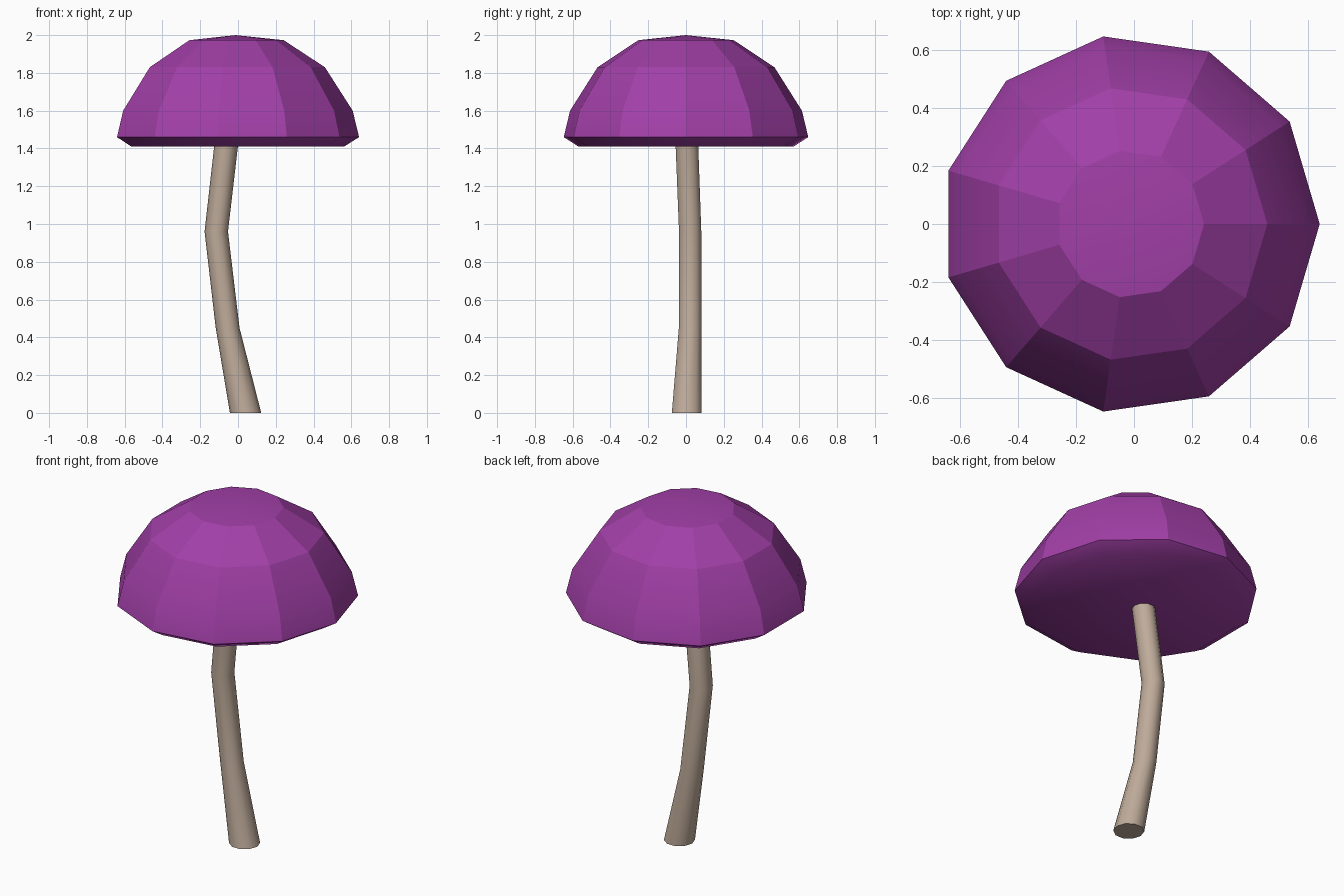
import bpy, bmesh
from math import cos, sin, tau

default = bpy.data.objects.get("Cube")
if default:
    bpy.data.objects.remove(default, do_unlink=True)


def make_material(name, rgb):
    mat = bpy.data.materials.new(name)
    mat.use_nodes = True
    mat.diffuse_color = (*rgb, 1)
    mat.node_tree.nodes["Principled BSDF"].inputs["Base Color"].default_value = (*rgb, 1)
    return mat


def loft(name, sections, sides, mat, apex=None, soft_rings=(), soft_sides=False):
    """Join rings (x, y, z, radius) into a tube, closed by caps or an apex.
    Ring edges are sharp unless listed in soft_rings."""
    bm = bmesh.new()
    rings = [[bm.verts.new((x + r * cos(tau * i / sides), y + r * sin(tau * i / sides), z))
              for i in range(sides)] for x, y, z, r in sections]
    for low, high in zip(rings, rings[1:]):
        for i in range(sides):
            j = (i + 1) % sides
            bm.faces.new((low[i], low[j], high[j], high[i]))
    bm.faces.new(rings[0][::-1])
    if apex:
        tip = bm.verts.new(apex)
        for i in range(sides):
            bm.faces.new((rings[-1][i], rings[-1][(i + 1) % sides], tip))
    else:
        bm.faces.new(rings[-1])
    for face in bm.faces:
        face.smooth = True
    level = {v: k for k, ring in enumerate(rings) for v in ring}
    for edge in bm.edges:
        a, b = (level.get(v, len(rings)) for v in edge.verts)
        if a == b:
            edge.smooth = a in soft_rings
        else:
            # Rim bevel and crown blend softly, dome ribs stay crisp
            edge.smooth = soft_sides or min(a, b) == 0 or max(a, b) == len(rings)
    bm.normal_update()
    mesh = bpy.data.meshes.new(name)
    bm.to_mesh(mesh)
    bm.free()
    mesh.materials.append(mat)
    obj = bpy.data.objects.new(name, mesh)
    bpy.context.collection.objects.link(obj)
    return obj


purple = make_material("purple cap", (0.36, 0.05, 0.39))
tan = make_material("tan stem", (0.52, 0.41, 0.325))

# Faceted dome with a bevelled rim and flat underside
cx = -0.013
cap_profile = [(1.41, 0.575), (1.46, 0.654), (1.60, 0.62), (1.83, 0.473), (1.973, 0.255)]
loft("mushroom_cap", [(cx, 0, z, r) for z, r in cap_profile], 11, purple,
     apex=(cx, 0, 2.0), soft_rings=(0, 2))

# Bent stem, wider at the foot
stem_sections = [(0.04, 0.004, 0, 0.083), (-0.055, 0.022, 0.45, 0.063),
                 (-0.115, 0.022, 0.96, 0.062), (-0.06, 0.004, 1.44, 0.063)]
loft("mushroom_stem", stem_sections, 10, tan, soft_rings=(1, 2), soft_sides=True)
